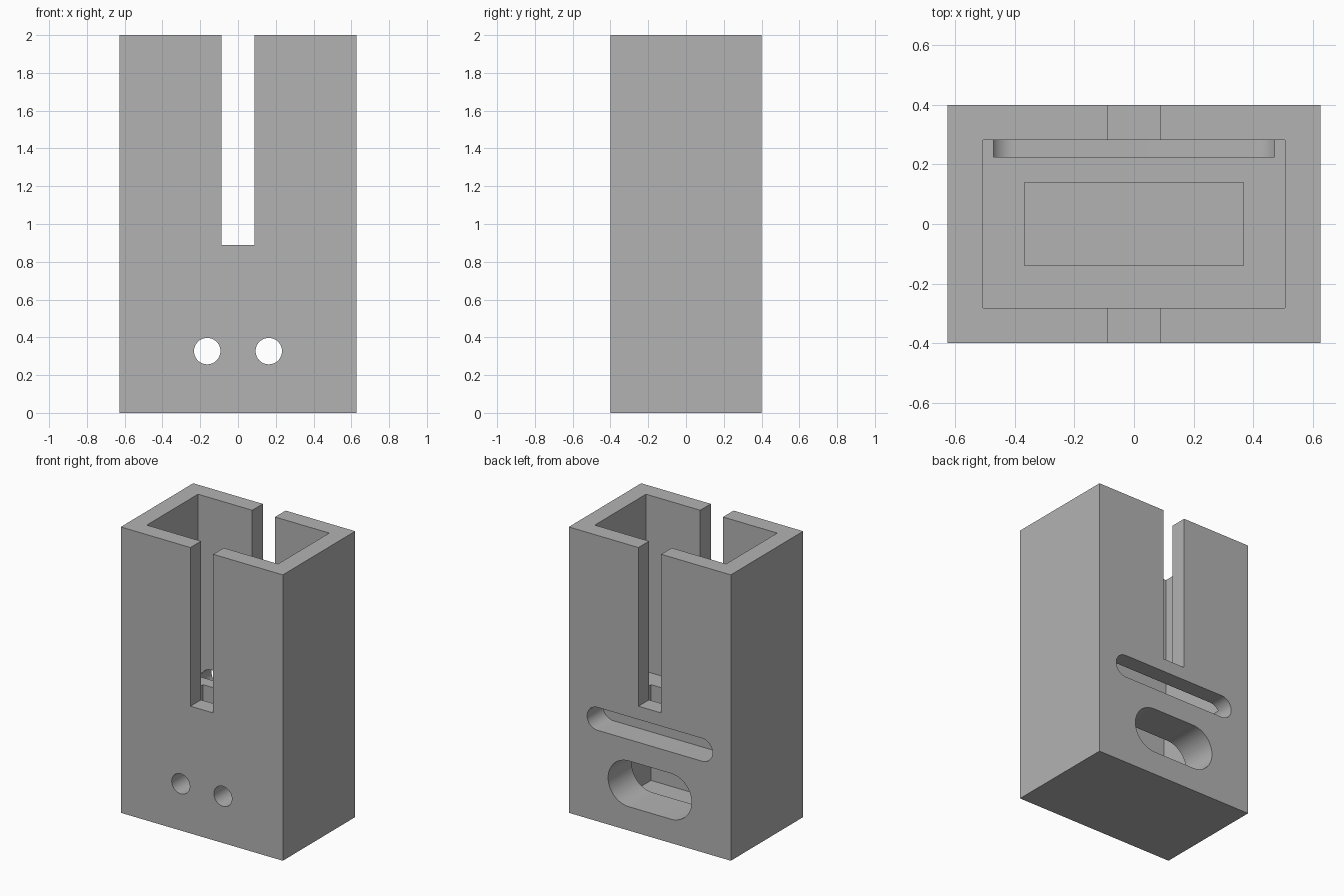
import bpy
import bmesh
import math
from mathutils import Matrix, Vector

old = bpy.data.objects.get("Cube")
if old:
    bpy.data.objects.remove(old, do_unlink=True)

grey = bpy.data.materials.new("plain grey")
grey.use_nodes = True
colour = (0.45, 0.45, 0.45, 1)
grey.diffuse_color = colour
grey.node_tree.nodes["Principled BSDF"].inputs["Base Color"].default_value = colour


def add_object(name, bm):
    bmesh.ops.recalc_face_normals(bm, faces=bm.faces)
    mesh = bpy.data.meshes.new(name)
    bm.to_mesh(mesh)
    bm.free()
    mesh.materials.append(grey)
    obj = bpy.data.objects.new(name, mesh)
    bpy.context.collection.objects.link(obj)
    return obj


def box(name, half_x, half_y, z0, z1):
    bm = bmesh.new()
    size = Matrix.Diagonal((2 * half_x, 2 * half_y, z1 - z0, 1))
    bmesh.ops.create_cube(bm, size=1, matrix=Matrix.Translation((0, 0, (z0 + z1) / 2)) @ size)
    return add_object(name, bm)


def rounded_slot(name, x, z, radius, spread, y0, y1, steps=24):
    """Prism along y with semicircular ends; zero spread gives a round hole."""
    bm = bmesh.new()
    ring = []
    for side in (1, -1):
        last = steps if spread == 0 else steps + 1
        for i in range(last):
            a = math.pi * i / steps - side * math.pi / 2
            ring.append(bm.verts.new((x + side * spread + radius * math.cos(a), y0,
                                      z + radius * math.sin(a))))
    face = bm.faces.new(ring)
    out = bmesh.ops.extrude_face_region(bm, geom=[face])
    moved = [v for v in out["geom"] if isinstance(v, bmesh.types.BMVert)]
    bmesh.ops.translate(bm, verts=moved, vec=Vector((0, y1 - y0, 0)))
    return add_object(name, bm)


body = box("housing", 0.627, 0.4, 0, 2)

cutters = [
    # Open upper chamber, lower pocket and the slit through both walls
    box("chamber_cutter", 0.508, 0.283, 0.76, 2.1),
    box("pocket_cutter", 0.368, 0.139, 0.09, 0.85),
    box("slit_cutter", 0.088, 0.5, 0.89, 2.1),
    # Long narrow slot and wide access slot in the back wall
    rounded_slot("narrow_slot_cutter", 0, 0.717, 0.08, 0.405, 0.225, 0.5),
    rounded_slot("access_slot_cutter", 0, 0.327, 0.16, 0.163, 0.1, 0.5),
]
# Pair of screw holes in the front wall
for side in (-1, 1):
    cutters.append(rounded_slot("screw_hole_cutter", side * 0.163, 0.327, 0.07, 0, -0.5, -0.1))

bpy.context.view_layer.objects.active = body
for cutter in cutters:
    cutter.hide_render = True
    mod = body.modifiers.new(cutter.name, "BOOLEAN")
    mod.operation = "DIFFERENCE"
    mod.solver = "EXACT"
    mod.object = cutter
    bpy.ops.object.modifier_apply(modifier=mod.name)
    bpy.data.objects.remove(cutter, do_unlink=True)

# Smooth curved slot walls, crisp corners
bpy.ops.object.select_all(action="DESELECT")
body.select_set(True)
bpy.ops.object.shade_smooth_by_angle(angle=math.radians(30))
